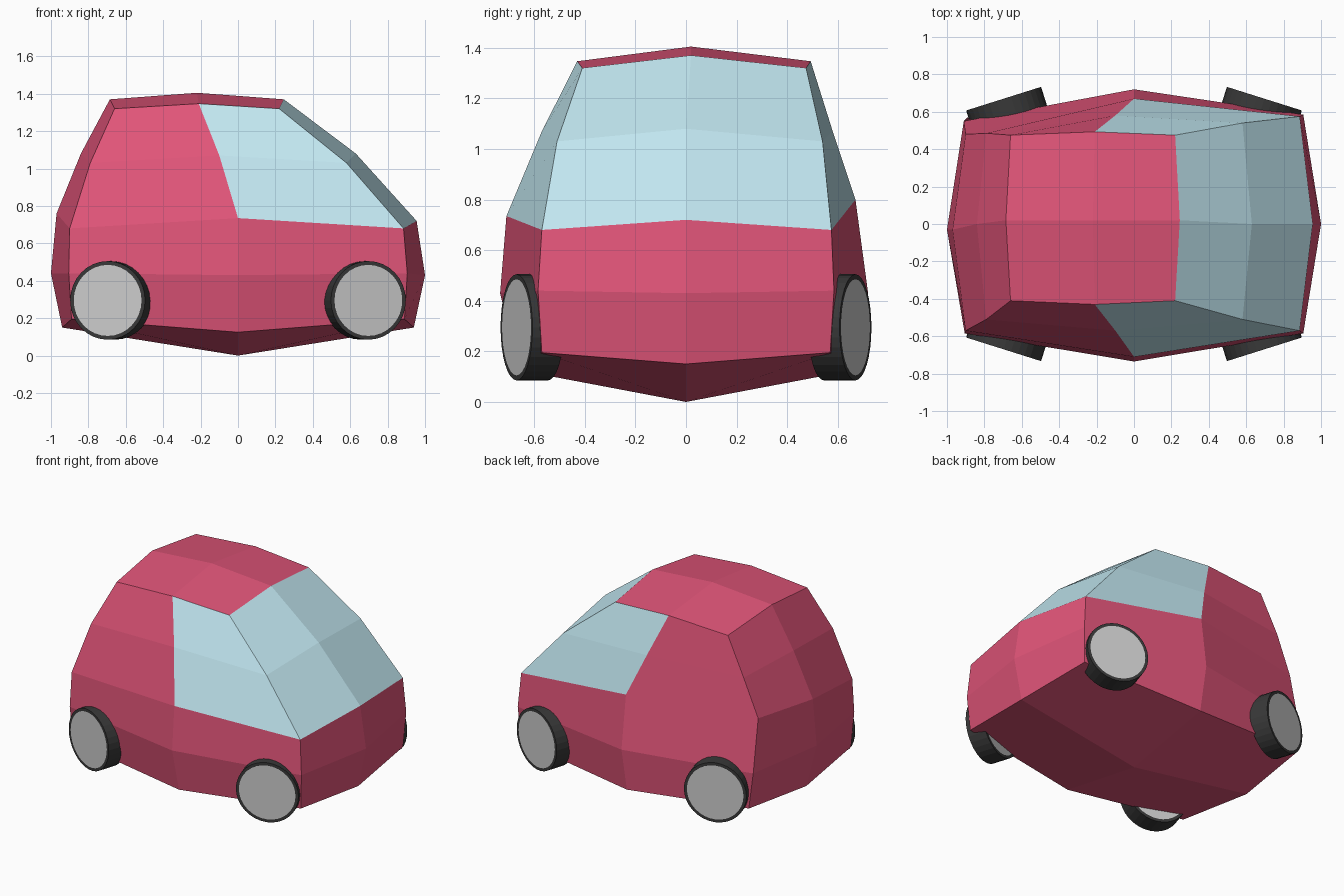
import bpy, bmesh
from math import pi, cos, sin
from mathutils import Vector

if "Cube" in bpy.data.objects:
    bpy.data.objects.remove(bpy.data.objects["Cube"])


def material(name, rgb):
    m = bpy.data.materials.new(name)
    m.diffuse_color = (*rgb, 1)
    m.use_nodes = True
    m.node_tree.nodes["Principled BSDF"].inputs["Base Color"].default_value = m.diffuse_color
    return m


red = material("red_paint", (0.75, 0.09, 0.19))
glass = material("window_glass", (0.55, 0.82, 0.90))
rubber = material("rubber", (0.04, 0.04, 0.04))
metal = material("hub_grey", (0.65, 0.65, 0.65))


def add_object(name, bm, mats):
    bmesh.ops.recalc_face_normals(bm, faces=bm.faces)
    mesh = bpy.data.meshes.new(name)
    bm.to_mesh(mesh)
    bm.free()
    for m in mats:
        mesh.materials.append(m)
    ob = bpy.data.objects.new(name, mesh)
    bpy.context.collection.objects.link(ob)
    return ob


# Body levels: x left, middle, right; y front, back; bulge at the ends,
# front side, back side; z at corners, ends, side middles
LEVELS = [
    (-0.89, 0, 0.89, -0.57, 0.57, 0.05, 0.09, 0.09, 0.195, 0.15, 0.125),
    (-0.905, 0, 0.905, -0.585, 0.585, 0.095, 0.15, 0.135, 0.44, 0.43, 0.43),
    (-0.90, 0, 0.885, -0.57, 0.575, 0.07, 0.14, 0.095, 0.68, 0.72, 0.735),
    (-0.79, -0.10, 0.58, -0.51, 0.54, 0.05, 0.06, 0.04, 1.03, 1.08, 1.07),
    (-0.66, -0.21, 0.22, -0.41, 0.475, 0.025, 0.02, 0.018, 1.32, 1.37, 1.347),
]
# Uneven spots on the back and rear: (level, ring index) -> position
TWEAKS = {
    (1, 6): (-0.91, 0.55, 0.44),
    (2, 6): (-0.90, 0.48, 0.80),
    (3, 6): (-0.79, 0.485, 1.06),
    (2, 5): (0, 0.67, 0.80),
    (2, 7): (-0.97, -0.03, 0.76),
    (1, 7): (-1.0, -0.03, 0.44),
}

# Car body: stacked rings of eight points, closed by a centre point
bm = bmesh.new()
rings = []
for i, (xl, xm, xr, yf, yb, be, bf, bb, zc, ze, zs) in enumerate(LEVELS):
    ym = 0.02 if i == 4 else 0
    pts = [(xl, yf, zc), (xm, yf - bf, zs), (xr, yf, zc), (xr + be, ym, ze),
           (xr, yb, zc), (xm, yb + bb, zs), (xl, yb, zc), (xl - be, ym, ze)]
    rings.append([bm.verts.new(TWEAKS.get((i, k), p)) for k, p in enumerate(pts)])
for i in range(4):
    for k in range(8):
        n = (k + 1) % 8
        f = bm.faces.new((rings[i][k], rings[i][n], rings[i + 1][n], rings[i + 1][k]))
        # windscreen and both side windows
        f.material_index = int(i >= 2 and 1 <= k <= 4)
for ring, centre in ((rings[0], (0, 0, 0)), (rings[4], (-0.22, 0.02, 1.405))):
    c = bm.verts.new(centre)
    for k in (0, 2, 4, 6):
        bm.faces.new((ring[k], ring[k + 1], c, ring[k - 1]))
add_object("car_body", bm, (red, glass))

# Wheels: short cylinders toed outward at the ends, grey disc on both sides
for sx, xname in ((1, "front"), (-1, "rear")):
    for sy, yname in ((-1, "right"), (1, "left")):
        bm = bmesh.new()
        bmesh.ops.create_cone(bm, cap_ends=True, segments=32, radius1=0.21,
                              radius2=0.21, depth=0.13)
        caps = [f for f in bm.faces if len(f.verts) > 4]
        bmesh.ops.inset_individual(bm, faces=caps, thickness=0.02)
        for f in bm.faces:
            f.material_index = int(len(f.verts) > 4)
        wheel = add_object(f"{xname}_{yname}_wheel", bm, (rubber, metal))
        toe = 17.5 * pi / 180
        normal = Vector((sx * sin(toe), sy * cos(toe), 0))
        wheel.rotation_euler = normal.to_track_quat('Z', 'Y').to_euler()
        wheel.location = Vector((sx * 0.697, sy * 0.67, 0.295)) - normal * 0.065
